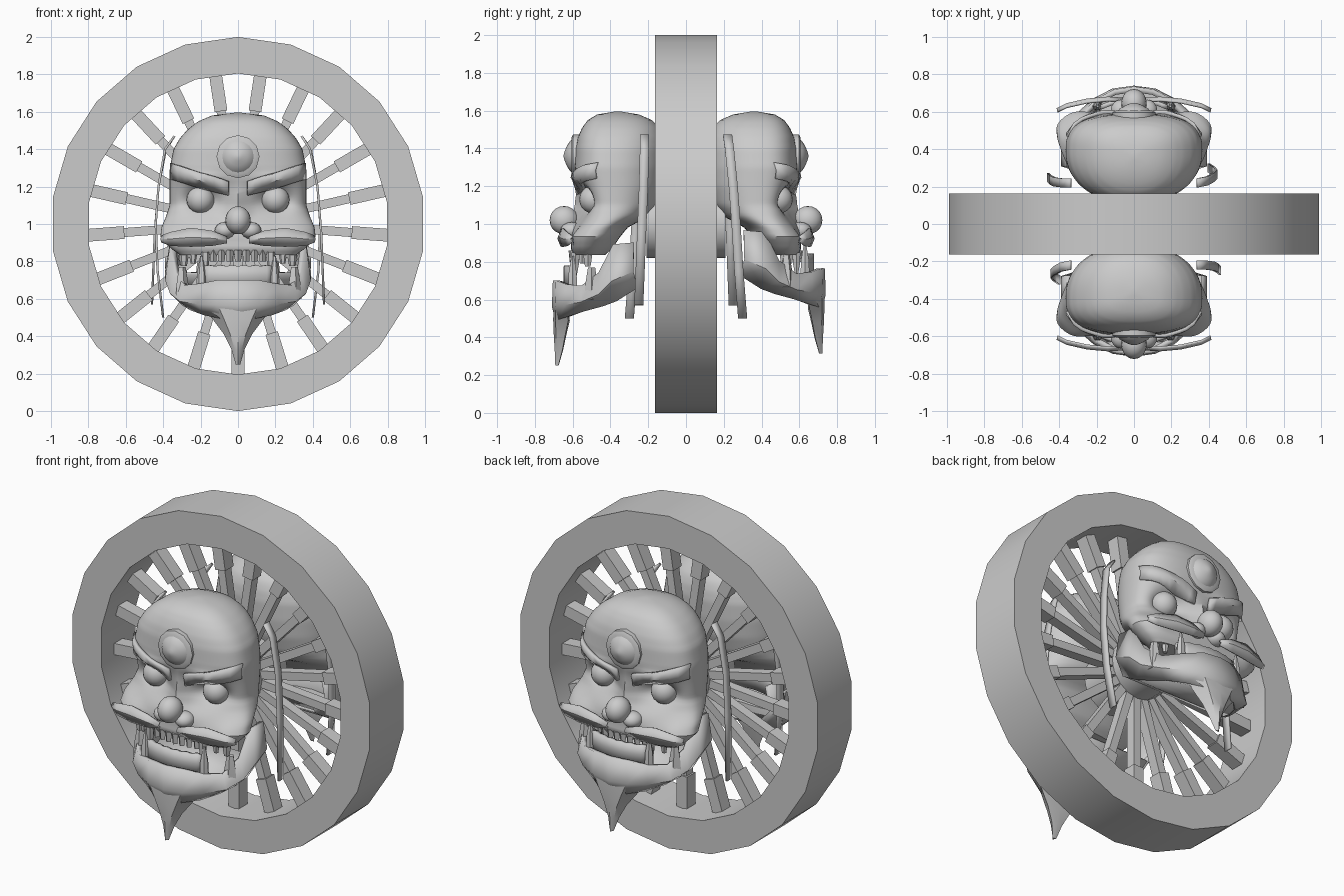
import bpy, bmesh, math
from mathutils import Matrix, Vector

if "Cube" in bpy.data.objects:
    bpy.data.objects.remove(bpy.data.objects["Cube"])

grey = bpy.data.materials.new("plain_grey")
grey.diffuse_color = (0.6, 0.6, 0.6, 1)
grey.use_nodes = True
grey.node_tree.nodes["Principled BSDF"].inputs["Base Color"].default_value = grey.diffuse_color
M = Matrix()  # placement of the part group being built


def finish(name, bm, solid=0):
    bmesh.ops.remove_doubles(bm, verts=bm.verts[:], dist=1e-5)
    bmesh.ops.recalc_face_normals(bm, faces=bm.faces[:])
    me = bpy.data.meshes.new(name)
    bm.to_mesh(me)
    bm.free()
    me.materials.append(grey)
    ob = bpy.data.objects.new(name, me)
    bpy.context.collection.objects.link(ob)
    ob.matrix_world = M
    if solid:
        mod = ob.modifiers.new("thickness", 'SOLIDIFY')
        mod.thickness = solid
        mod.offset = 0
    return ob


def loft(name, rings, closed=True, cap=True, solid=0):
    bm = bmesh.new()
    rows = [[bm.verts.new(p) for p in r] for r in rings]
    n = len(rows[0])
    for a, b in zip(rows, rows[1:]):
        for i in range(n if closed else n - 1):
            j = (i + 1) % n
            bm.faces.new((a[i], a[j], b[j], b[i]))
    if closed and cap:
        bm.faces.new(rows[0])
        bm.faces.new(rows[-1])
    return finish(name, bm, solid)


def circle(r, y, n, cz=0.0, cx=0.0):
    return [(cx + r * math.cos(math.pi / 2 + k * math.tau / n), y,
             cz + r * math.sin(math.pi / 2 + k * math.tau / n)) for k in range(n)]


def ball(name, c, r, seg=20):
    bm = bmesh.new()
    bmesh.ops.create_uvsphere(bm, u_segments=seg, v_segments=seg // 2, radius=1,
                              matrix=Matrix.Translation(c) @ Matrix.Diagonal((*r, 1)))
    return finish(name, bm)


def spike(name, x, y, z0, z1, r, tip=0.25, n=6):
    def hoop(z, q):
        return [(x + q * math.cos(k * math.tau / n), y + q * math.sin(k * math.tau / n), z)
                for k in range(n)]
    loft(name, [hoop(z0, r), hoop((z0 + z1) / 2, r * .85), hoop(z1, r * tip)])


# ---- wheel: rim, hub, stepped spokes ----
W = .163
M = Matrix.Translation((0, 0, 1))
loft("rim", [circle(r, y, 22) for r, y in
             ((1, -W), (1, W), (.805, W), (.805, -W), (1, -W))], cap=False)
loft("hub", [circle(.18, -.21, 16), circle(.18, .21, 16)])


def bar(name, r0, r1, w, d):
    loft(name, [[(r, -d, -w), (r, d, -w), (r, d, w), (r, -d, w)] for r in (r0, r1)])


for k in range(21):
    M = Matrix.Translation((0, 0, 1)) @ Matrix.Rotation(math.pi / 2 + k * math.tau / 21, 4, 'Y')
    bar("spoke", .12, .63, .024, .03)
    bar("spoke_end", .61, .81, .034, .04)

# ---- head shape: height, half width, front y, back y ----
SECTIONS = [(.835, .31, -.59, -.43), (.87, .36, -.61, -.39), (.93, .415, -.60, -.35),
            (.98, .41, -.575, -.31), (1.04, .385, -.55, -.2), (1.1, .365, -.54, -.15),
            (1.2, .365, -.565, -.12), (1.3, .365, -.59, -.11), (1.4, .345, -.585, -.11),
            (1.46, .31, -.572, -.12), (1.51, .265, -.55, -.14), (1.55, .21, -.52, -.18),
            (1.58, .14, -.47, -.25), (1.595, .02, -.38, -.34)]
# centre x, centre z, spread x, spread z, push along y
BUMPS = [(.2, 1.13, .085, .06, .085), (.19, 1.245, .11, .03, -.025), (0, 1.08, .05, .1, -.05),
         (.33, .94, .08, .05, -.03), (.1, .98, .1, .05, -.02)]
POWER = 2.7


def section(z):
    z = min(max(z, SECTIONS[0][0]), SECTIONS[-1][0])
    for a, b in zip(SECTIONS, SECTIONS[1:]):
        if z <= b[0]:
            t = (z - a[0]) / (b[0] - a[0])
            return [a[i] + t * (b[i] - a[i]) for i in (1, 2, 3)]


def push(x, z):
    return sum(h * math.exp(-((abs(x) - cx) / sx) ** 2 - ((z - cz) / sz) ** 2)
               for cx, cz, sx, sz, h in BUMPS)


def middle(f, b):
    return f + .4 * (b - f)


def front_y(x, z):
    w, f, b = section(z)
    t = (1 - min(abs(x) / w, 1) ** POWER) ** (1 / POWER)
    c = middle(f, b)
    return c + (f - c) * t + push(x, z) * t


def head_ring(z, n=72):
    w, f, b = section(z)
    c = middle(f, b)
    ring = []
    for k in range(n):
        u, v = math.cos(k * math.tau / n), math.sin(k * math.tau / n)
        p = POWER if v < 0 else 2.2
        x = w * math.copysign(abs(u) ** (2 / p), u)
        t = abs(v) ** (2 / p)
        y = c + (f - c) * t + push(x, z) * t if v < 0 else c + (b - c) * t
        ring.append((x, y, z))
    return ring


def strand(name, s, path):
    # thin hanging ribbon, wide along y
    loft(name, [[(s * x, y - .024, z), (s * x, y + .024, z)] for x, y, z in path],
         closed=False, solid=.012)


def build_head(turn, jaw_shift):
    global M
    base = Matrix.Rotation(turn, 4, 'Z')
    M = base
    levels = [.835 + .715 * k / 44 for k in range(45)] + [1.565, 1.58, 1.588, 1.595]
    loft("head", [head_ring(z) for z in levels])

    # forehead stud
    loft("stud_base", [circle(.115, -.55, 12, 1.36), circle(.115, -.597, 12, 1.36),
                       circle(.095, -.607, 12, 1.36)])
    loft("stud_dome", [circle(r, y, 16, 1.36) for r, y in
                       ((.09, -.6), (.075, -.618), (.05, -.632), (.022, -.644), (.006, -.648))])

    # nose
    ball("nose_tip", (0, -.645, 1.02), (.068, .077, .075))
    for s in (1, -1):
        ball("nostril", (s * .07, -.605, .965), (.055, .06, .045), 16)
        # eyes
        ball("eye", (s * .2, -.49, 1.13), (.075, .075, .075))
        # slanted brow
        brow = []
        for k in range(9):
            t = k / 8
            x = .05 + .305 * t
            lo, hi = 1.155 + .085 * t, 1.225 + .1 * t
            brow.append([(s * x, front_y(x, z) - .012, z) for z in (lo, (lo + hi) / 2, hi)])
        loft("brow", brow, closed=False, solid=.02)
        # moustache
        loft("moustache", [[(s * x, y, a), (s * x, y - .015, (a + b) / 2), (s * x, y, b)]
                           for x, y, a, b in ((.06, -.655, .9, .93), (.14, -.66, .885, .962),
                                              (.25, -.65, .88, .978), (.36, -.625, .885, .955),
                                              (.41, -.6, .905, .935))], closed=False, solid=.012)
        # upper fangs
        spike("upper_fang", s * .175, -.585, .85, .72, .024)
        spike("side_fang", s * .29, -.52, .85, .775, .028, .6)
        spike("back_tooth", s * .24, -.55, .85, .79, .022, .6)

    # small upper teeth
    for k in range(7):
        x = (k - 3) * .044
        spike("upper_tooth", x, -.6 + x * x, .86, .8, .022, .75, 4)

    # hanging strands, one longer than the other
    strand("left_strand", -1, [(.34, -.22, 1.47), (.39, -.23, 1.4), (.425, -.25, 1.2),
                               (.44, -.265, 1.0), (.43, -.28, .75), (.4, -.3, .5)])
    strand("right_strand", 1, [(.34, -.22, 1.47), (.385, -.22, 1.4), (.425, -.225, 1.2),
                               (.445, -.235, .95), (.46, -.25, .57)])

    # ---- lower jaw ----
    M = base @ Matrix.Translation(jaw_shift)
    half = [(.375, -.28, .9, .67), (.375, -.39, .89, .6), (.35, -.46, .74, .575),
            (.3, -.55, .67, .55), (.21, -.63, .68, .52), (.11, -.68, .7, .5), (0, -.695, .7, .49)]
    full = half + [(-x, y, a, b) for x, y, a, b in half[-2::-1]]
    loft("jaw", [[(x * .93, y + .005, a), (x, y, b + .35 * (a - b)), (x * .82, y + .02, b)]
                 for x, y, a, b in full], closed=False, solid=.03)
    loft("jaw_floor", [[(s * x * .82, y + .02, b) for s in (-1, 1)]
                       for x, y, a, b in half[:-1]] + [[(-.01, -.675, .49), (.01, -.675, .49)]],
         closed=False, solid=.015)
    # pointed beard
    loft("beard", [[(-w, y + d, z), (-w * .55, y + .012, z), (0, y, z), (w * .55, y + .012, z),
                    (w, y + d, z), (0, y + d * 1.1, z)]
                   for w, y, d, z in ((.19, -.702, .07, .56), (.135, -.703, .08, .49),
                                      (.075, -.7, .06, .41), (.035, -.695, .04, .33),
                                      (.012, -.692, .016, .25))])
    # lower teeth and gum
    loft("lower_teeth", [[(x, -.635 + 1.3 * x * x, z) for z in (.66, .725, .775 + .005 * (k % 2))]
                         for k, x in enumerate([(j - 6) * .03 for j in range(13)])],
         closed=False, solid=.025)
    for s in (1, -1):
        spike("lower_fang", s * .195, -.6, .66, .83, .028)
        spike("side_tusk", s * .3, -.5, .6, .77, .04, .5, 5)


build_head(0, Vector((0, 0, 0)))
build_head(math.pi, Vector((0, -.03, .065)))

# smooth curved parts, keep hard edges
bpy.ops.object.select_all(action='SELECT')
bpy.context.view_layer.objects.active = bpy.context.scene.objects[0]
bpy.ops.object.shade_smooth_by_angle(angle=math.radians(35))
